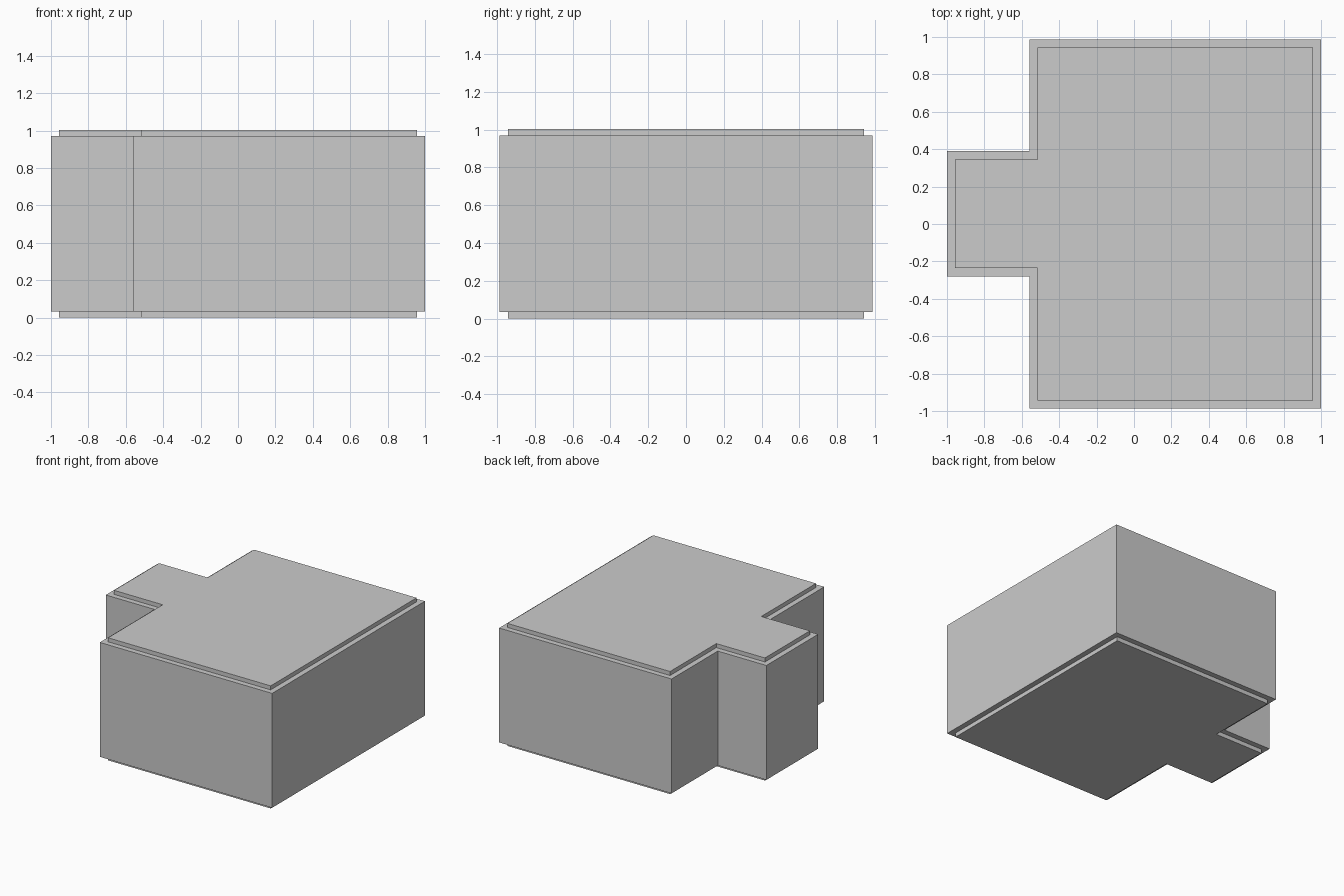
import bpy
import bmesh

if "Cube" in bpy.data.objects:
    bpy.data.objects.remove(bpy.data.objects["Cube"])


def t_profile(d):
    """T-shaped plan outline, moved inward by d."""
    left, step, right = -1 + d, -0.56 + d, 1 - d
    back, front = 0.987 - d, -0.987 + d
    arm_back, arm_front = 0.389 - d, -0.28 + d
    return [(step, front), (right, front), (right, back), (step, back),
            (step, arm_back), (left, arm_back), (left, arm_front), (step, arm_front)]


def prism(name, outline, z0, z1):
    bm = bmesh.new()
    base = bm.faces.new([bm.verts.new((x, y, z0)) for x, y in outline])
    top = bmesh.ops.extrude_face_region(bm, geom=[base])["geom"]
    verts = [g for g in top if isinstance(g, bmesh.types.BMVert)]
    bmesh.ops.translate(bm, verts=verts, vec=(0, 0, z1 - z0))
    bmesh.ops.recalc_face_normals(bm, faces=bm.faces)
    mesh = bpy.data.meshes.new(name)
    bm.to_mesh(mesh)
    bm.free()
    obj = bpy.data.objects.new(name, mesh)
    bpy.context.collection.objects.link(obj)
    return obj


# Main body with full outline
prism("main_body", t_profile(0), 0.034, 0.97)

# Inset core standing proud of the body at top and bottom
prism("inset_core", t_profile(0.044), 0.0, 1.003)
